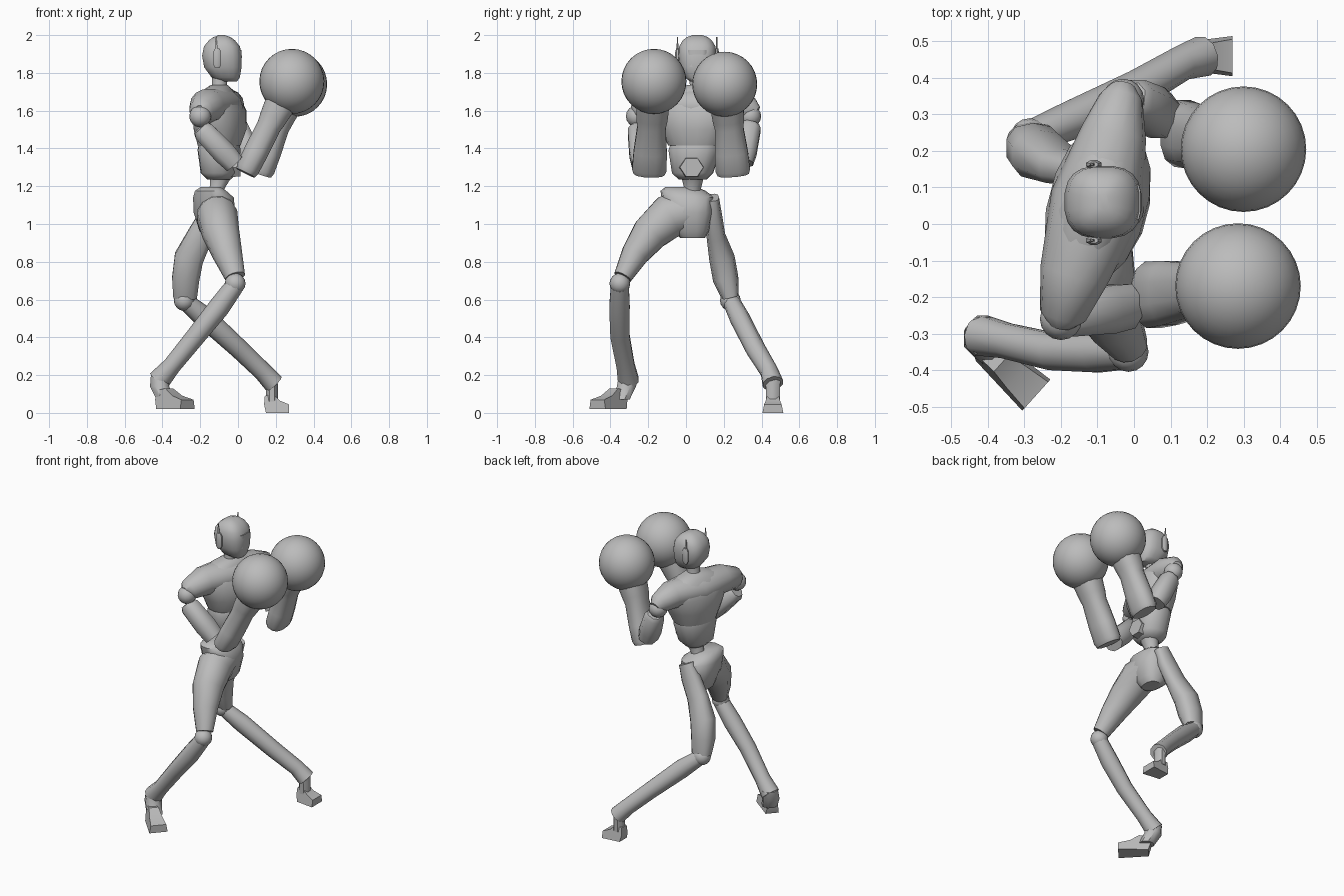
import bpy, bmesh, math
from mathutils import Vector, Matrix

if "Cube" in bpy.data.objects:
    bpy.data.objects.remove(bpy.data.objects["Cube"])

grey = bpy.data.materials.new("plain grey")
grey.use_nodes = True
grey.diffuse_color = (0.5, 0.5, 0.5, 1)
grey.node_tree.nodes["Principled BSDF"].inputs["Base Color"].default_value = (0.5, 0.5, 0.5, 1)

Z = Vector((0, 0, 1))


def finish(name, bm, angle):
    """Turn a bmesh into a shaded object."""
    bmesh.ops.recalc_face_normals(bm, faces=bm.faces[:])
    mesh = bpy.data.meshes.new(name)
    bm.to_mesh(mesh)
    bm.free()
    mesh.materials.append(grey)
    obj = bpy.data.objects.new(name, mesh)
    bpy.context.collection.objects.link(obj)
    bpy.ops.object.select_all(action='DESELECT')
    obj.select_set(True)
    bpy.context.view_layer.objects.active = obj
    bpy.ops.object.shade_smooth_by_angle(angle=math.radians(angle))
    return obj


def loft(name, rings, axis=None, ref=(1, 0, 0), sides=12, power=1.0, angle=48):
    """Skin rings (x, y, z, half size along ref, half size across).
    Rings stand square to the path, or to a fixed axis; power < 1 squares them."""
    bm = bmesh.new()
    pts = [Vector(r[:3]) for r in rings]
    loops = []
    for i, r in enumerate(rings):
        t = axis or pts[min(i + 1, len(pts) - 1)] - pts[max(i - 1, 0)]
        t = Vector(t).normalized()
        u = Vector(ref)
        u = (u - t * u.dot(t)).normalized()
        v = t.cross(u)
        loop = []
        for k in range(sides):
            a = 2 * math.pi * (k + 0.5) / sides
            c, s = math.cos(a), math.sin(a)
            c = math.copysign(abs(c) ** power, c)
            s = math.copysign(abs(s) ** power, s)
            loop.append(bm.verts.new(pts[i] + u * r[3] * c + v * r[4] * s))
        loops.append(loop)
    for lo, hi in zip(loops, loops[1:]):
        for k in range(sides):
            n = (k + 1) % sides
            bm.faces.new((lo[k], lo[n], hi[n], hi[k]))
    bm.faces.new(loops[0])
    bm.faces.new(loops[-1])
    return finish(name, bm, angle)


def ball(name, centre, radius, seg=16):
    bm = bmesh.new()
    bmesh.ops.create_uvsphere(bm, u_segments=seg, v_segments=seg // 2, radius=radius,
                              matrix=Matrix.Translation(centre))
    return finish(name, bm, 35)


def foot(name, heel, yaw, length, width, height):
    """Side profile of a shoe, extruded, narrowed at the heel and upwards."""
    profile = [(0, 0), (1, 0), (1, .45), (.6, .65), (.3, 1), (-.05, .9), (-.08, .45)]
    bm = bmesh.new()
    sides = []
    for s in (-1, 1):
        sides.append([bm.verts.new((px * length,
                                    s * width * (.36 + .14 * px) * (1 - .35 * pz),
                                    pz * height)) for px, pz in profile])
        bm.faces.new(sides[-1])
    for k in range(len(profile)):
        n = (k + 1) % len(profile)
        bm.faces.new((sides[0][k], sides[0][n], sides[1][n], sides[1][k]))
    bm.transform(Matrix.Translation(heel) @ Matrix.Rotation(yaw, 4, 'Z'))
    return finish(name, bm, 35)


# Head, neck and headset (the figure looks along +x)
loft("head", [(-.045, .06, 1.755, .04, .04), (-.065, .06, 1.775, .075, .065),
              (-.08, .06, 1.83, .1, .095), (-.085, .06, 1.89, .106, .1),
              (-.085, .06, 1.94, .096, .097), (-.085, .06, 1.972, .07, .078),
              (-.085, .06, 1.99, .045, .055), (-.085, .06, 2, .015, .025)],
     axis=Z, sides=20, power=.75)
loft("visor", [(-.017, .06, 1.83, .036, .055), (-.017, .06, 1.92, .036, .055)],
     axis=Z, sides=12, power=.5)
loft("neck", [(-.1, .06, 1.66, .06, .06), (-.1, .06, 1.72, .04, .04),
              (-.095, .06, 1.79, .045, .045)], axis=Z)
for side, y in (("near", -.045), ("far", .163)):
    loft(side + "_earpiece", [(-.11, y, 1.825, .012, .008), (-.11, y, 1.845, .023, .013),
                              (-.11, y, 1.91, .023, .013), (-.11, y, 1.93, .012, .008)],
         axis=Z, sides=8)
    loft(side + "_antenna", [(-.115, y, 1.92, .008, .005), (-.115, y, 1.99, .003, .003)],
         axis=Z, sides=6)

# Torso, turned so the far shoulder leads
chest_front = Vector((.97, -.26, 0))
loft("chest", [(-.1, .05, 1.415, .11, .145), (-.095, .05, 1.5, .135, .185),
               (-.1, .055, 1.6, .135, .225), (-.105, .06, 1.67, .1, .225),
               (-.105, .06, 1.71, .07, .14), (-.1, .06, 1.735, .045, .05)],
     axis=Z, ref=chest_front, sides=16, power=.9)
loft("abdomen", [(-.1, .035, 1.235, .06, .075), (-.1, .035, 1.27, .095, .11),
                 (-.1, .045, 1.39, .11, .14), (-.1, .05, 1.42, .105, .135)],
     axis=Z, ref=chest_front, sides=14, power=.85)
loft("belly_plate", [(-.06, .03, 1.3, .062, .07), (.014, .03, 1.3, .055, .062)],
     ref=(0, 0, 1), sides=6, angle=20)
loft("shoulder_yoke", [(-.2, -.275, 1.59, .04, .035), (-.195, -.25, 1.6, .065, .065),
                       (-.165, -.14, 1.625, .09, .095), (-.1, .06, 1.62, .1, .13),
                       (-.055, .25, 1.63, .085, .09), (-.035, .345, 1.605, .065, .06),
                       (-.03, .375, 1.59, .035, .035)], ref=(0, 0, 1), sides=14)
loft("waist", [(-.13, .03, 1.12, .06, .06), (-.11, .035, 1.19, .042, .045),
               (-.09, .035, 1.25, .06, .06)], axis=Z, sides=10)

# Pelvis
loft("pelvis", [(-.11, .035, .925, .05, .065), (-.12, .03, .96, .085, .09),
                (-.125, .02, 1.06, .112, .125), (-.13, .01, 1.14, .11, .14),
                (-.145, -.015, 1.175, .085, .12), (-.145, -.025, 1.195, .055, .085)],
     axis=Z, sides=14, power=.8)

# Legs
loft("near_thigh", [(-.12, .03, 1.07, .1, .1), (-.11, -.09, 1.04, .11, .12),
                    (-.09, -.19, .95, .1, .1), (-.055, -.27, .84, .08, .075),
                    (-.015, -.335, .72, .055, .05)], sides=12)
loft("far_thigh", [(-.1, .14, 1.14, .05, .035), (-.14, .145, 1.05, .065, .045),
                   (-.2, .158, .94, .07, .05), (-.26, .19, .82, .08, .068),
                   (-.277, .21, .71, .075, .068), (-.28, .235, .61, .065, .045)],
     sides=10, power=.8)
ball("near_knee", (-.015, -.35, .685), .055)
ball("far_knee", (-.285, .235, .595), .055)
loft("near_shin", [(-.02, -.35, .67, .05, .05), (-.1, -.352, .56, .057, .057),
                   (-.22, -.35, .41, .053, .052), (-.35, -.32, .25, .05, .048),
                   (-.42, -.305, .17, .058, .06)], ref=(0, 1, 0), sides=10)
loft("far_shin", [(-.29, .235, .6, .045, .045), (-.17, .285, .5, .053, .058),
                  (.01, .37, .335, .053, .052), (.13, .44, .22, .048, .05),
                  (.19, .46, .155, .057, .055)], ref=(0, 1, 0), sides=10)
loft("near_ankle", [(-.415, -.305, .2, .05, .055), (-.415, -.315, .14, .055, .055),
                    (-.385, -.345, .07, .05, .05)], axis=Z, sides=8)
loft("far_ankle", [(.18, .46, .19, .03, .045), (.18, .46, .13, .035, .04),
                   (.18, .46, .06, .035, .04)], axis=Z, sides=8)
foot("near_foot", (-.405, -.345, .02), math.radians(-42), .185, .115, .11)
foot("far_foot", (.148, .46, 0), 0, .122, .11, .1)

# Arms: shoulder ball, upper arm, elbow, forearm with a flared cuff, round glove
arms = {
    "near": ((-.2, -.26, 1.57), (-.2, -.255, 1.51), (-.02, -.225, 1.32),
             (.04, -.195, 1.27), (.185, -.18, 1.56), (.285, -.17, 1.755)),
    "far": ((-.03, .34, 1.57), (-.01, .345, 1.53), (.075, .295, 1.33),
            (.125, .25, 1.265), (.22, .225, 1.55), (.3, .205, 1.74)),
}
for side, (shoulder, top, low, elbow, wrist, glove) in arms.items():
    top, low, elbow, wrist = map(Vector, (top, low, elbow, wrist))
    ball(side + "_shoulder", shoulder, .058)
    loft(side + "_upper_arm",
         [(*top, .045, .045), (*top.lerp(low, .1), .06, .06),
          (*top.lerp(low, .7), .07, .066), (*low, .065, .058)],
         ref=(0, 1, 0), sides=8, power=.8)
    loft(side + "_forearm",
         [(*elbow, .085, .055), (*elbow.lerp(wrist, .08), .094, .064),
          (*elbow.lerp(wrist, .4), .09, .067), (*elbow.lerp(wrist, .85), .077, .066),
          (*wrist, .085, .074), (*wrist.lerp(Vector(glove), .4), .09, .085)],
         ref=(0, 1, 0), sides=12, power=.8)
    ball(side + "_glove", glove, .172, 32)
